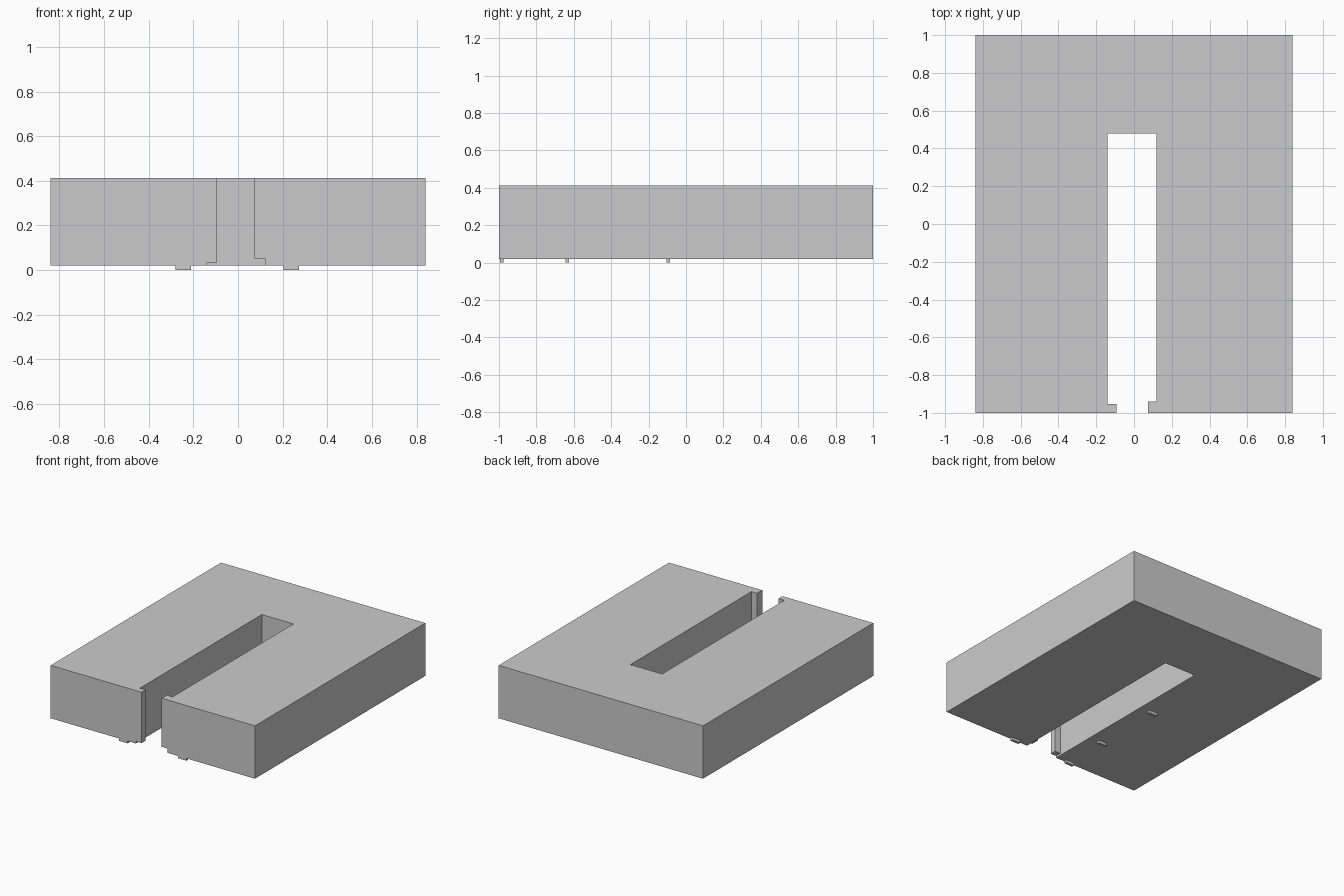
import bpy, bmesh

if "Cube" in bpy.data.objects:
    bpy.data.objects.remove(bpy.data.objects["Cube"])

def prism(name, outline, z0, z1):
    """Extrude a flat outline from z0 up to z1."""
    bm = bmesh.new()
    face = bm.faces.new([bm.verts.new((x, y, z0)) for x, y in outline])
    ret = bmesh.ops.extrude_face_region(bm, geom=[face])
    top = [v for v in ret["geom"] if isinstance(v, bmesh.types.BMVert)]
    bmesh.ops.translate(bm, vec=(0, 0, z1 - z0), verts=top)
    bmesh.ops.recalc_face_normals(bm, faces=bm.faces)
    mesh = bpy.data.meshes.new(name)
    bm.to_mesh(mesh)
    bm.free()
    ob = bpy.data.objects.new(name, mesh)
    bpy.context.collection.objects.link(ob)
    return ob

def box(name, x0, x1, y0, y1, z0, z1):
    return prism(name, [(x0, y0), (x1, y0), (x1, y1), (x0, y1)], z0, z1)

BASE, TOP = 0.02, 0.413
LIP_L, LIP_R = 0.035, 0.052   # undersides of the two lips at the slot mouth

# U-shaped block with an open slot
prism("u_block", [(-0.84, -1), (-0.14, -1), (-0.14, 0.48), (0.12, 0.48),
                  (0.12, -1), (0.84, -1), (0.84, 1), (-0.84, 1)], BASE, TOP)

# Lips narrowing the slot mouth
box("left_lip", -0.14, -0.093, -1, -0.953, LIP_L, TOP)
box("right_lip", 0.12, 0.073, -1, -0.94, LIP_R, TOP)

# Small feet under the legs
for i, (x, y) in enumerate([(-0.245, -0.985), (-0.245, -0.635),
                            (-0.245, -0.095), (0.238, -0.985)]):
    box(f"foot_{i + 1}", x - 0.035, x + 0.035, y - 0.01, y + 0.01, 0, BASE)
